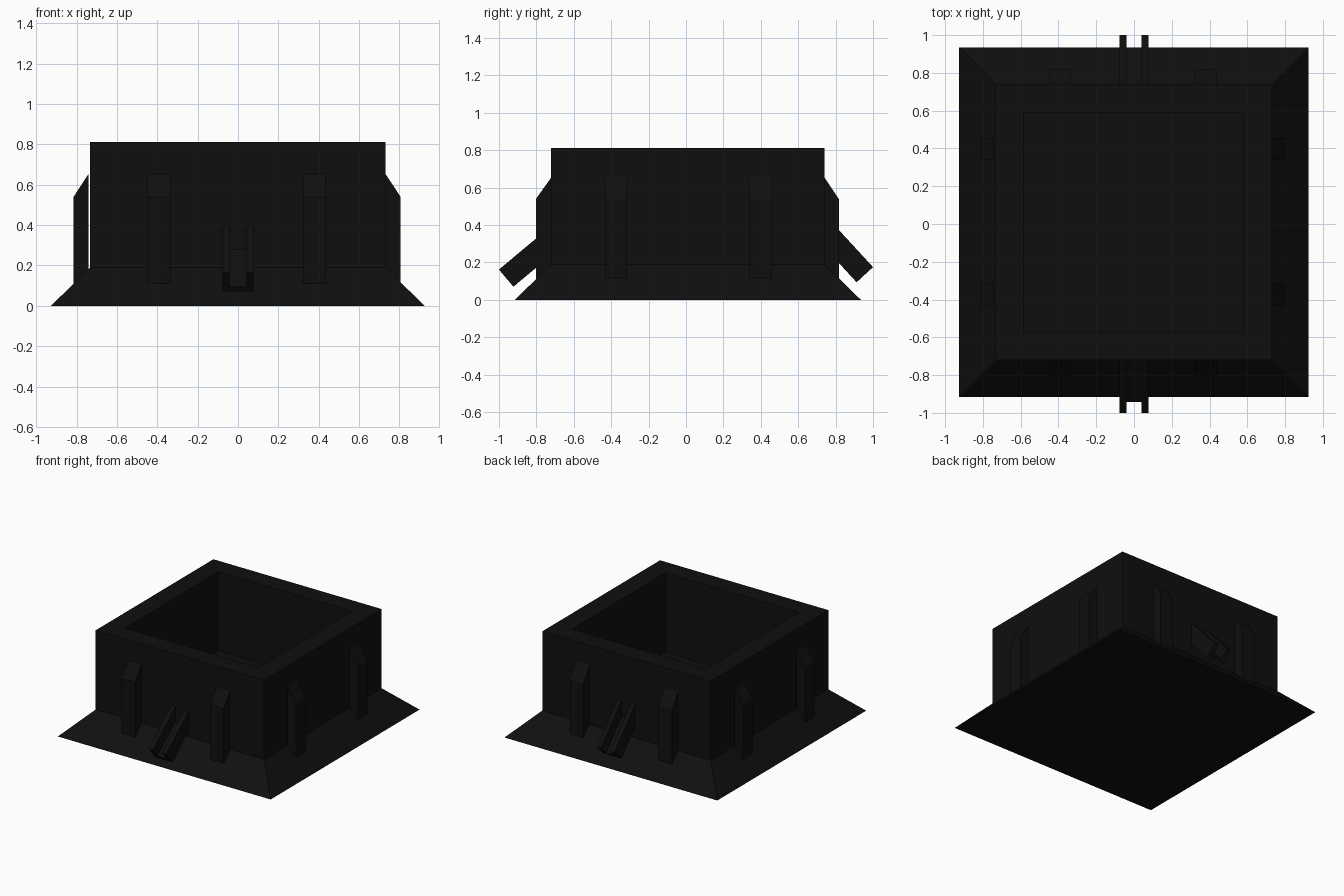
import bpy, bmesh
from mathutils import Vector

if "Cube" in bpy.data.objects:
    bpy.data.objects.remove(bpy.data.objects["Cube"])

mat = bpy.data.materials.new("near_black")
mat.diffuse_color = (0.0048, 0.0048, 0.0048, 1)
mat.use_nodes = True
mat.node_tree.nodes["Principled BSDF"].inputs["Base Color"].default_value = mat.diffuse_color


def finish(name, bm):
    bmesh.ops.recalc_face_normals(bm, faces=bm.faces)
    me = bpy.data.meshes.new(name)
    bm.to_mesh(me)
    bm.free()
    me.materials.append(mat)
    ob = bpy.data.objects.new(name, me)
    bpy.context.collection.objects.link(ob)
    return ob


def loft(name, rings):
    """Join closed rings of points and cap both ends."""
    bm = bmesh.new()
    vr = [[bm.verts.new(p) for p in ring] for ring in rings]
    n = len(vr[0])
    for a, b in zip(vr, vr[1:]):
        for i in range(n):
            j = (i + 1) % n
            bm.faces.new((a[i], a[j], b[j], b[i]))
    bm.faces.new(vr[0])
    bm.faces.new(vr[-1])
    return finish(name, bm)


def rect(x0, x1, y0, y1, z):
    return [(x0, y0, z), (x1, y0, z), (x1, y1, z), (x0, y1, z)]


# Sloped base, walls and sunken floor as one shell
loft("walled_pit", [
    rect(-0.927, 0.925, -0.915, 0.935, 0.0),
    rect(-0.733, 0.731, -0.721, 0.741, 0.19),
    rect(-0.733, 0.731, -0.721, 0.741, 0.813),
    rect(-0.585, 0.578, -0.57, 0.59, 0.813),
    rect(-0.585, 0.578, -0.57, 0.59, 0.19),
])


# Buttresses: two on each wall, with a sloping top
def buttress(name, axis, wall, outer, centre, w=0.058):
    profile = [(wall, 0.655), (outer, 0.54), (outer, 0.10), (wall, 0.17)]
    rings = []
    for t in (centre - w, centre + w):
        rings.append([(d, t, z) if axis == "x" else (t, d, z) for d, z in profile])
    loft(name, rings)


for side, axis, wall, outer, centres in (
        ("front", "y", -0.72, -0.802, (-0.392, 0.379)),
        ("back", "y", 0.74, 0.817, (-0.392, 0.379)),
        ("right", "x", 0.73, 0.806, (-0.373, 0.398)),
        ("left", "x", -0.740, -0.815, (-0.373, 0.398))):
    for i, c in enumerate(centres):
        buttress(f"{side}_buttress_{i + 1}", axis, wall, outer, c)


# Tilted U-shaped drain channels, given by the top and bottom of the open end
def channel(name, top, bottom, wall_y):
    top, bottom = Vector((0, *top)), Vector((0, *bottom))
    n = bottom - top
    d = Vector((0, -n.z, n.y)) if n.z * wall_y > 0 else Vector((0, n.z, -n.y))
    if d.z < 0:
        d.negate()
    d *= (wall_y - top.y) / d.y
    section = [(-0.077, 0), (-0.041, 0), (-0.041, 0.75), (0.041, 0.75),
               (0.041, 0), (0.077, 0), (0.077, 1), (-0.077, 1)]
    ring = [Vector((x, 0, 0)) + top + n * f for x, f in section]
    loft(name, [ring, [p + d for p in ring]])


channel("front_drain", (-1.0, 0.162), (-0.923, 0.07), -0.70)
channel("back_drain", (1.0, 0.175), (0.912, 0.094), 0.72)
